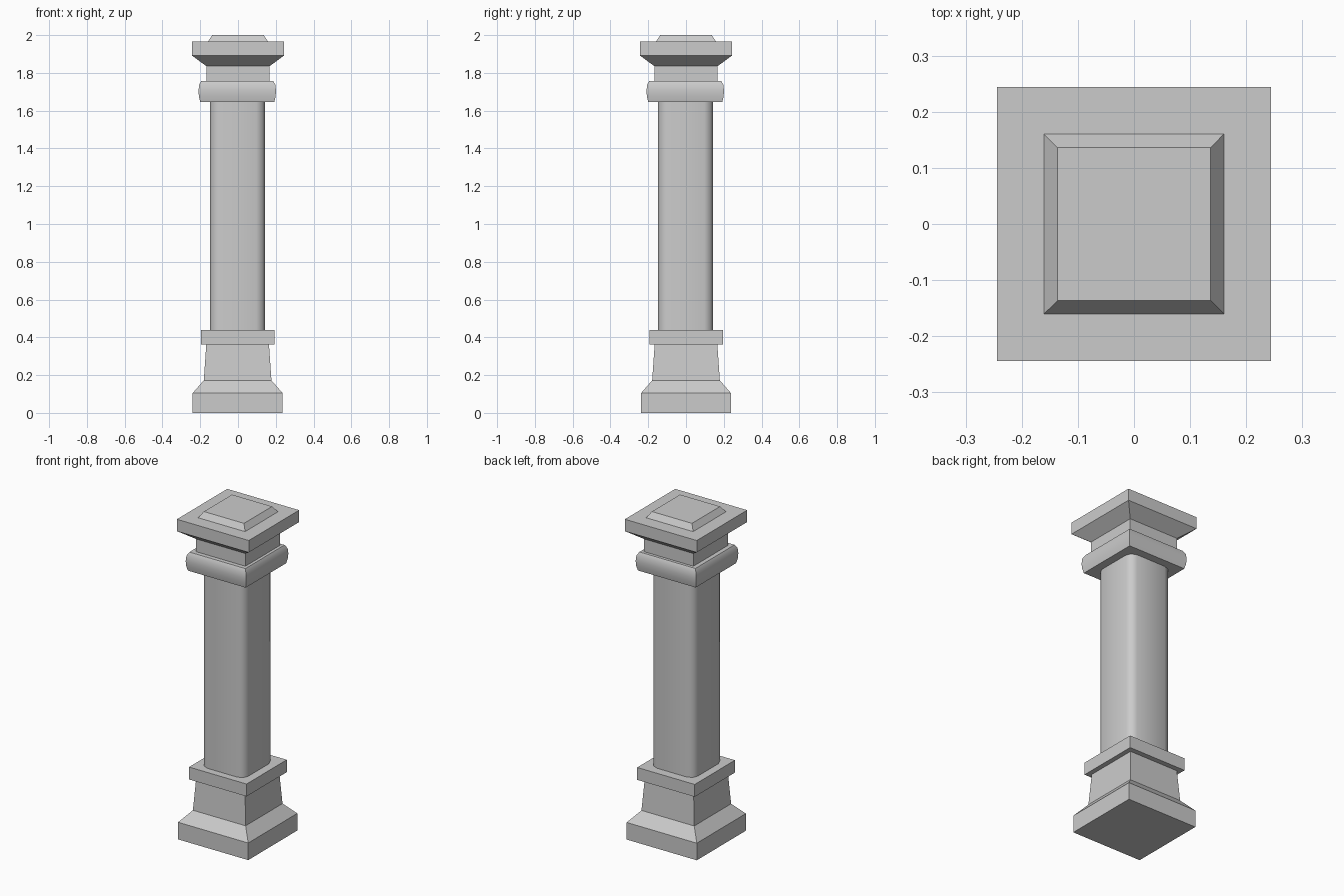
import bpy
import bmesh
import math

cube = bpy.data.objects.get("Cube")
if cube:
    bpy.data.objects.remove(cube, do_unlink=True)

# Single stone colour
STONE = (0.6, 0.6, 0.6, 1.0)
stone = bpy.data.materials.new("grey_stone")
stone.use_nodes = True
stone.diffuse_color = STONE
stone.node_tree.nodes["Principled BSDF"].inputs["Base Color"].default_value = STONE


def square_loft(name, profile, offset=(0, 0), corner=0.0, segments=2, smooth=False):
    """Stack square rings given as (half_width, z), optionally with rounded corners."""
    bm = bmesh.new()
    rings = []
    for half, z in profile:
        ring = []
        for quarter in range(4):
            base = math.radians(45 + 90 * quarter)
            sx, sy = math.copysign(1, math.cos(base)), math.copysign(1, math.sin(base))
            steps = segments if corner else 0
            for i in range(steps + 1):
                a = math.radians(90 * quarter + (90 * i / steps if steps else 45))
                ring.append(bm.verts.new((
                    offset[0] + sx * (half - corner) + corner * math.cos(a),
                    offset[1] + sy * (half - corner) + corner * math.sin(a), z)))
        rings.append(ring)
    for low, high in zip(rings, rings[1:]):
        n = len(low)
        for i in range(n):
            j = (i + 1) % n
            bm.faces.new((low[i], low[j], high[j], high[i]))
    bm.faces.new(rings[0][::-1])
    bm.faces.new(rings[-1])
    mesh = bpy.data.meshes.new(name)
    bm.to_mesh(mesh)
    bm.free()
    mesh.materials.append(stone)
    obj = bpy.data.objects.new(name, mesh)
    bpy.context.collection.objects.link(obj)
    if smooth:
        bpy.ops.object.select_all(action='DESELECT')
        obj.select_set(True)
        bpy.context.view_layer.objects.active = obj
        bpy.ops.object.shade_smooth_by_angle(angle=math.radians(46))
    return obj


# Foot: square block, sloped shoulder and tapering pedestal
square_loft("base_pedestal",
            [(0.238, 0), (0.238, 0.105), (0.179, 0.172), (0.166, 0.362)], (-0.002, 0))
square_loft("base_collar", [(0.195, 0.362), (0.195, 0.438)], (-0.002, 0.002))

# Shaft with rounded corners
square_loft("shaft", [(0.145, 0.438), (0.145, 1.645)], (-0.003, -0.003),
            corner=0.045, smooth=True)

# Bulging ring below the capital
square_loft("capital_ring",
            [(0.196, 1.645), (0.203, 1.675), (0.205, 1.705), (0.202, 1.737), (0.190, 1.758)],
            (-0.004, -0.004), smooth=True)

# Capital: neck, flare and slab
square_loft("capital_neck", [(0.168, 1.758), (0.168, 1.836)])
square_loft("capital_slab", [(0.168, 1.836), (0.244, 1.892), (0.244, 1.965)])

# Raised bevelled cap on top
square_loft("top_cap", [(0.16, 1.965), (0.136, 2.0)])
